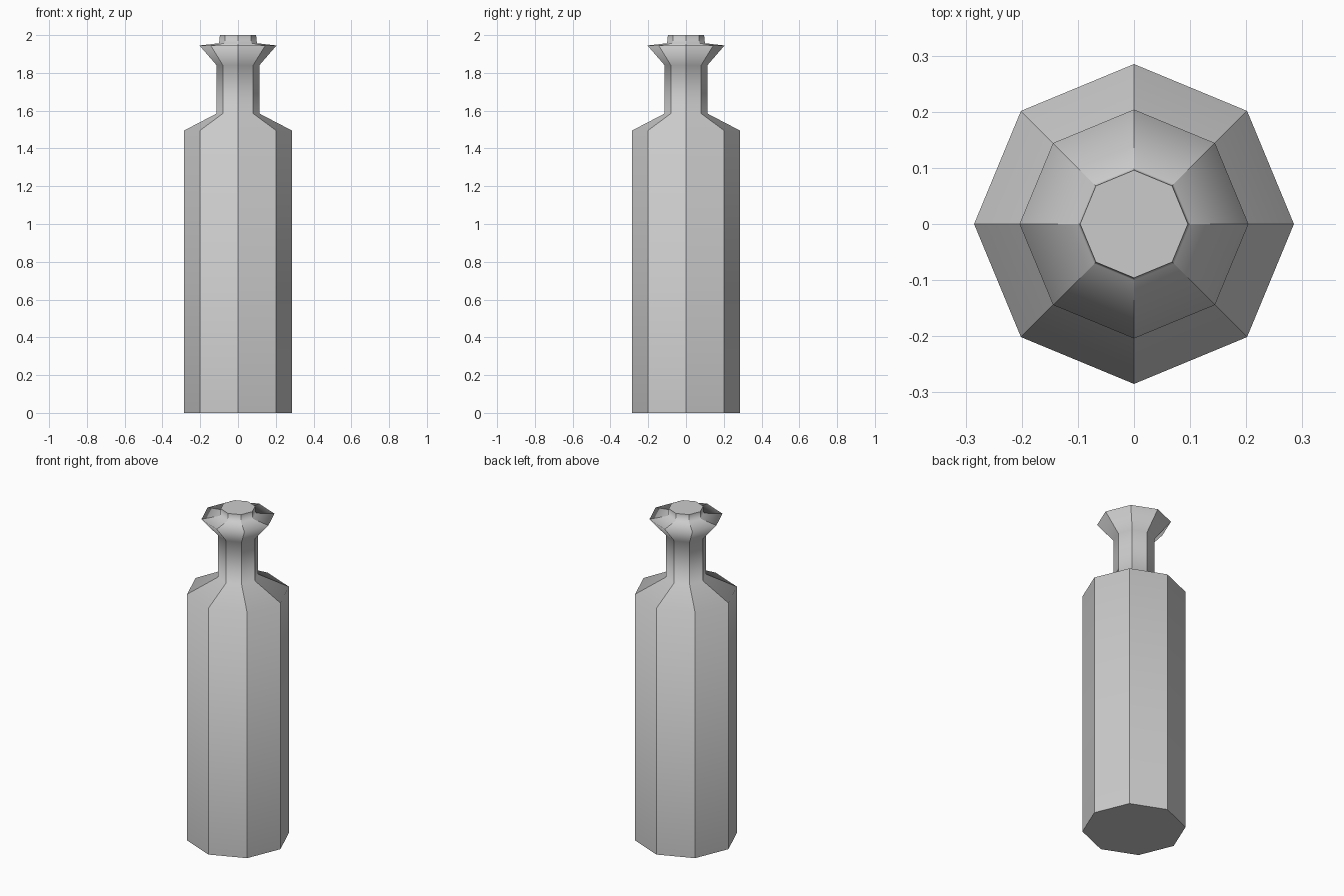
import bpy, bmesh
from math import cos, sin, pi

if "Cube" in bpy.data.objects:
    bpy.data.objects.remove(bpy.data.objects["Cube"])

SIDES = 8

grey = bpy.data.materials.new("dark_grey")
grey.diffuse_color = (0.58, 0.58, 0.58, 1)
grey.use_nodes = True
grey.node_tree.nodes["Principled BSDF"].inputs["Base Color"].default_value = grey.diffuse_color


def lathe(name, profile):
    """Turn a (radius, height) profile into a closed eight-sided solid.
    Each side is smooth from bottom to top, with sharp edges between sides."""
    bm = bmesh.new()
    rings = [[bm.verts.new((r * cos(2 * pi * i / SIDES), r * sin(2 * pi * i / SIDES), z))
              for i in range(SIDES)] for r, z in profile]
    for low, high in zip(rings, rings[1:]):
        for i in range(SIDES):
            j = (i + 1) % SIDES
            bm.faces.new((low[i], low[j], high[j], high[i])).smooth = True
        for a, b in zip(low, high):
            bm.edges.get((a, b)).smooth = False
    # flat caps with a sharp outline
    for ring in (rings[0][::-1], rings[-1]):
        cap = bm.faces.new(ring)
        for edge in cap.edges:
            edge.smooth = False
    mesh = bpy.data.meshes.new(name)
    bm.to_mesh(mesh)
    bm.free()
    mesh.materials.append(grey)
    obj = bpy.data.objects.new(name, mesh)
    bpy.context.collection.objects.link(obj)
    return obj


# Body, sloped shoulder, neck, flared lip and plug in one profile
lathe("bottle", [(0.285, 0), (0.285, 1.495), (0.113, 1.585), (0.113, 1.84),
                 (0.204, 1.945), (0.10, 1.957), (0.096, 2.0)])
